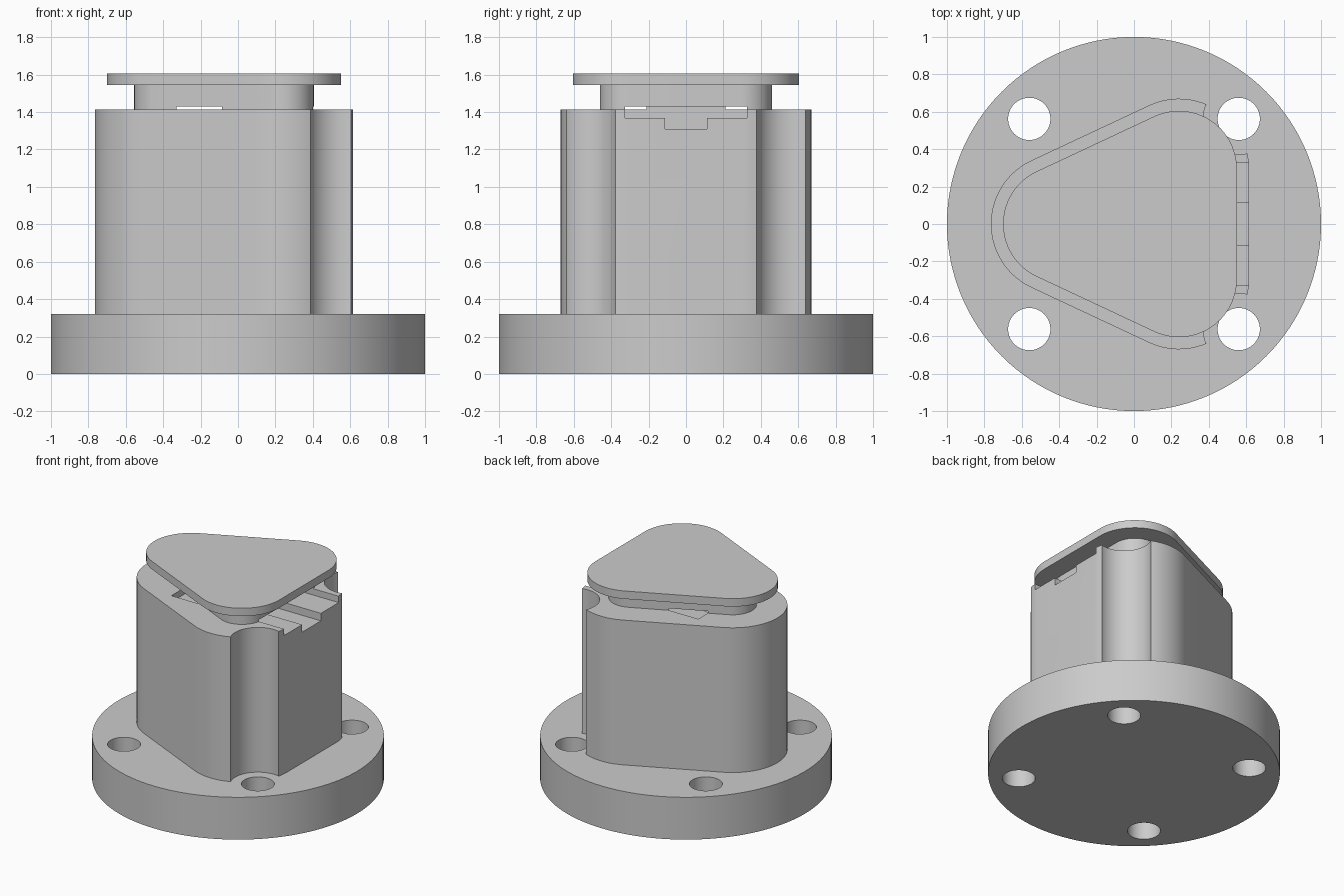
import bpy
import bmesh
from math import sin, cos, pi, radians

if "Cube" in bpy.data.objects:
    bpy.data.objects.remove(bpy.data.objects["Cube"], do_unlink=True)

GREY = (0.6, 0.6, 0.6, 1.0)
grey = bpy.data.materials.new("light_grey")
grey.use_nodes = True
grey.diffuse_color = GREY
grey.node_tree.nodes["Principled BSDF"].inputs["Base Color"].default_value = GREY


def extrude(name, outline, z0, z1):
    """Solid prism from a counter-clockwise outline."""
    bm = bmesh.new()
    low = [bm.verts.new((x, y, z0)) for x, y in outline]
    high = [bm.verts.new((x, y, z1)) for x, y in outline]
    bm.faces.new(low[::-1])
    bm.faces.new(high)
    n = len(outline)
    for i in range(n):
        j = (i + 1) % n
        bm.faces.new((low[i], low[j], high[j], high[i]))
    mesh = bpy.data.meshes.new(name)
    bm.to_mesh(mesh)
    bm.free()
    mesh.materials.append(grey)
    obj = bpy.data.objects.new(name, mesh)
    bpy.context.collection.objects.link(obj)
    return obj


def arc(cx, cy, r, start, end, steps):
    angles = [radians(start + (end - start) * i / steps) for i in range(steps + 1)]
    return [(cx + r * cos(a), cy + r * sin(a)) for a in angles]


def circle(cx, cy, r, steps=64):
    return arc(cx, cy, r, 0, 360, steps)[:-1]


def rounded_triangle(r):
    """Triangle of three corner arcs, pointing to -x."""
    side = 115.1
    return (arc(0.24, 0.295, r, 0, side, 24)
            + arc(-0.39, 0, r, side, 360 - side, 28)
            + arc(0.24, -0.295, r, 360 - side, 360, 24))


def box(name, x0, x1, half_y, z0, z1):
    return extrude(name, [(x0, -half_y), (x1, -half_y), (x1, half_y), (x0, half_y)], z0, z1)


def cut(target, cutters):
    bpy.context.view_layer.objects.active = target
    for cutter in cutters:
        cutter.hide_render = True
        mod = target.modifiers.new("cut", 'BOOLEAN')
        mod.operation = 'DIFFERENCE'
        mod.solver = 'EXACT'
        mod.object = cutter
        bpy.ops.object.modifier_apply(modifier=mod.name)


# Main parts, from bottom to top
base = extrude("base_flange", circle(0, 0, 1.0, 128), 0, 0.32)
body = extrude("body_post", rounded_triangle(0.375), 0.32, 1.415)
neck = extrude("neck", rounded_triangle(0.165), 1.415, 1.545)
cap = extrude("cap_plate", rounded_triangle(0.31), 1.545, 1.605)

# Bolt holes and the tool clearance beside the two near the body
holes = [extrude("hole_cutter", circle(sx * 0.56, sy * 0.562, 0.113), -0.1, 0.5)
         for sx in (-1, 1) for sy in (-1, 1)]
reliefs = [extrude("relief_cutter", circle(0.56, sy * 0.562, 0.19), 0.2, 1.5)
           for sy in (-1, 1)]

# Stepped slot running in from the flat side
wide_slot = box("wide_slot_cutter", -0.33, 0.8, 0.325, 1.367, 1.43)
deep_slot = box("deep_slot_cutter", -0.33, 0.8, 0.112, 1.31, 1.40)

cut(base, holes)
cut(body, reliefs + [wide_slot, deep_slot])
cut(neck, [wide_slot])

for cutter in holes + reliefs + [wide_slot, deep_slot]:
    bpy.data.objects.remove(cutter, do_unlink=True)

# Smooth the round walls, keep the rims sharp
bpy.ops.object.select_all(action='DESELECT')
for part in (base, body, neck, cap):
    part.select_set(True)
bpy.context.view_layer.objects.active = base
bpy.ops.object.shade_smooth_by_angle(angle=radians(30))
